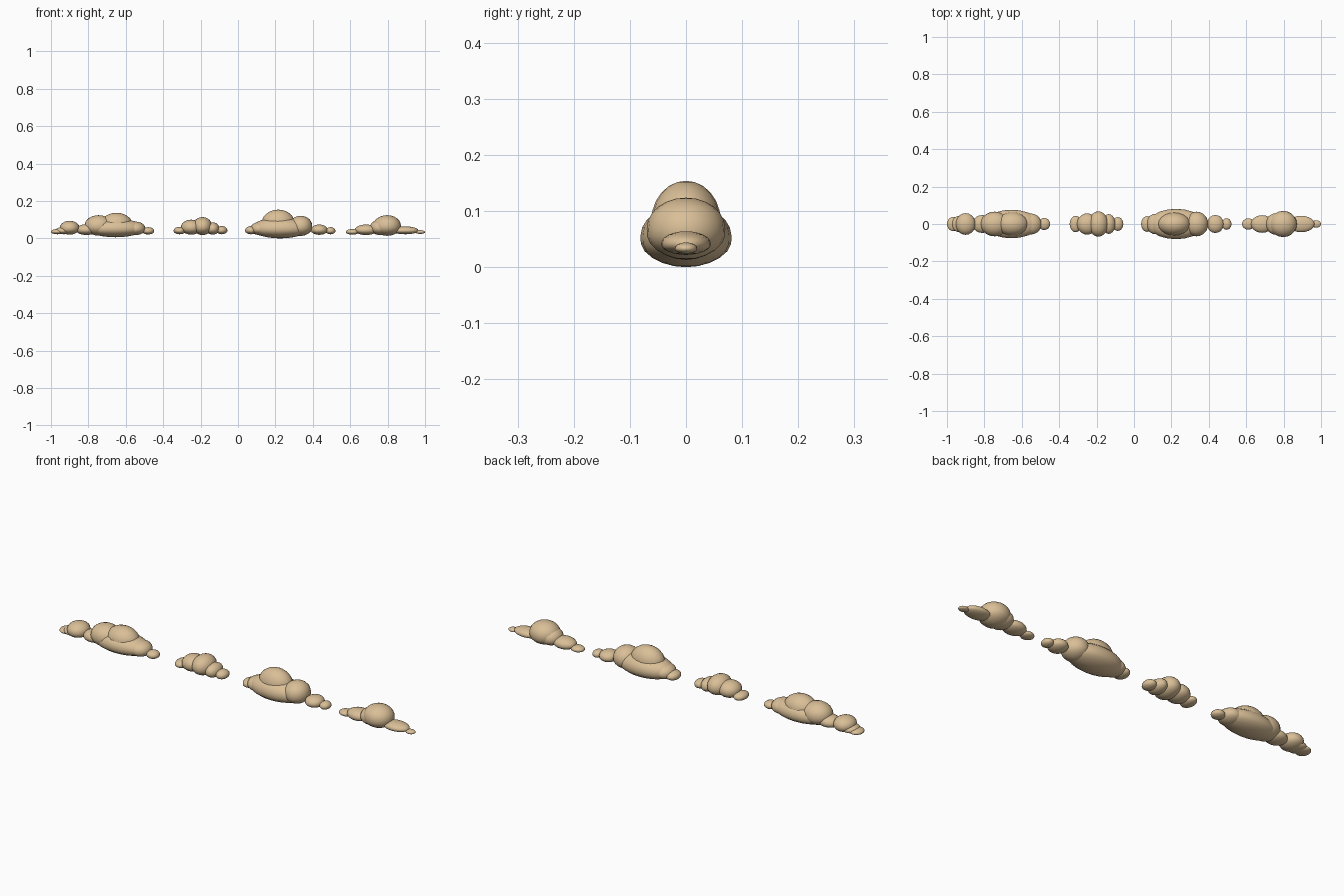
import bpy, bmesh
from mathutils import Matrix

mat = bpy.data.materials.new("warm sand")
mat.diffuse_color = (0.70, 0.52, 0.31, 1)

# Each puff: centre x, half length x, half width y, bottom z, top z
CLOUDS = {
    "cloud_far_left": [
        (-0.965, 0.035, 0.038, 0.022, 0.050), (-0.93, 0.045, 0.045, 0.022, 0.062),
        (-0.90, 0.053, 0.058, 0.020, 0.094), (-0.81, 0.055, 0.048, 0.018, 0.076),
        (-0.745, 0.075, 0.066, 0.015, 0.124), (-0.655, 0.15, 0.076, 0.006, 0.105),
        (-0.65, 0.085, 0.064, 0.012, 0.137), (-0.55, 0.055, 0.056, 0.017, 0.090),
        (-0.48, 0.032, 0.032, 0.021, 0.060)],
    "cloud_mid_left": [
        (-0.312, 0.032, 0.044, 0.022, 0.062), (-0.25, 0.055, 0.057, 0.020, 0.100),
        (-0.19, 0.052, 0.068, 0.018, 0.114), (-0.135, 0.036, 0.053, 0.020, 0.086),
        (-0.087, 0.030, 0.037, 0.022, 0.066)],
    "cloud_mid_right": [
        (0.07, 0.032, 0.042, 0.022, 0.066), (0.115, 0.048, 0.055, 0.018, 0.088),
        (0.225, 0.15, 0.081, 0.0, 0.112), (0.215, 0.088, 0.062, 0.010, 0.154),
        (0.335, 0.062, 0.066, 0.013, 0.121), (0.435, 0.045, 0.048, 0.019, 0.074),
        (0.495, 0.026, 0.031, 0.022, 0.060)],
    "cloud_far_right": [
        (0.612, 0.035, 0.030, 0.020, 0.050), (0.685, 0.060, 0.047, 0.018, 0.074),
        (0.76, 0.055, 0.058, 0.018, 0.100), (0.797, 0.074, 0.070, 0.014, 0.124),
        (0.895, 0.070, 0.044, 0.022, 0.064), (0.975, 0.025, 0.020, 0.024, 0.044)],
}

for name, puffs in CLOUDS.items():
    bm = bmesh.new()
    for x, rx, ry, z0, z1 in puffs:
        m = Matrix.Translation((x, 0, (z0 + z1) / 2)) @ Matrix.Diagonal((rx, ry, (z1 - z0) / 2, 1))
        # widest a little below the middle, like a settled puff
        new = bmesh.ops.create_uvsphere(bm, u_segments=20, v_segments=12, radius=1)["verts"]
        for v in new:
            c = v.co
            w = 1 + 0.12 * (1 - c.z * c.z) * max(0, -c.z)
            c.x *= min(w, 1 / max(1e-6, (1 - c.z * c.z) ** 0.5))
            c.y *= min(w, 1 / max(1e-6, (1 - c.z * c.z) ** 0.5))
            v.co = m @ c
    for f in bm.faces:
        f.smooth = True
    me = bpy.data.meshes.new(name)
    bm.to_mesh(me)
    bm.free()
    me.materials.append(mat)
    bpy.context.collection.objects.link(bpy.data.objects.new(name, me))
